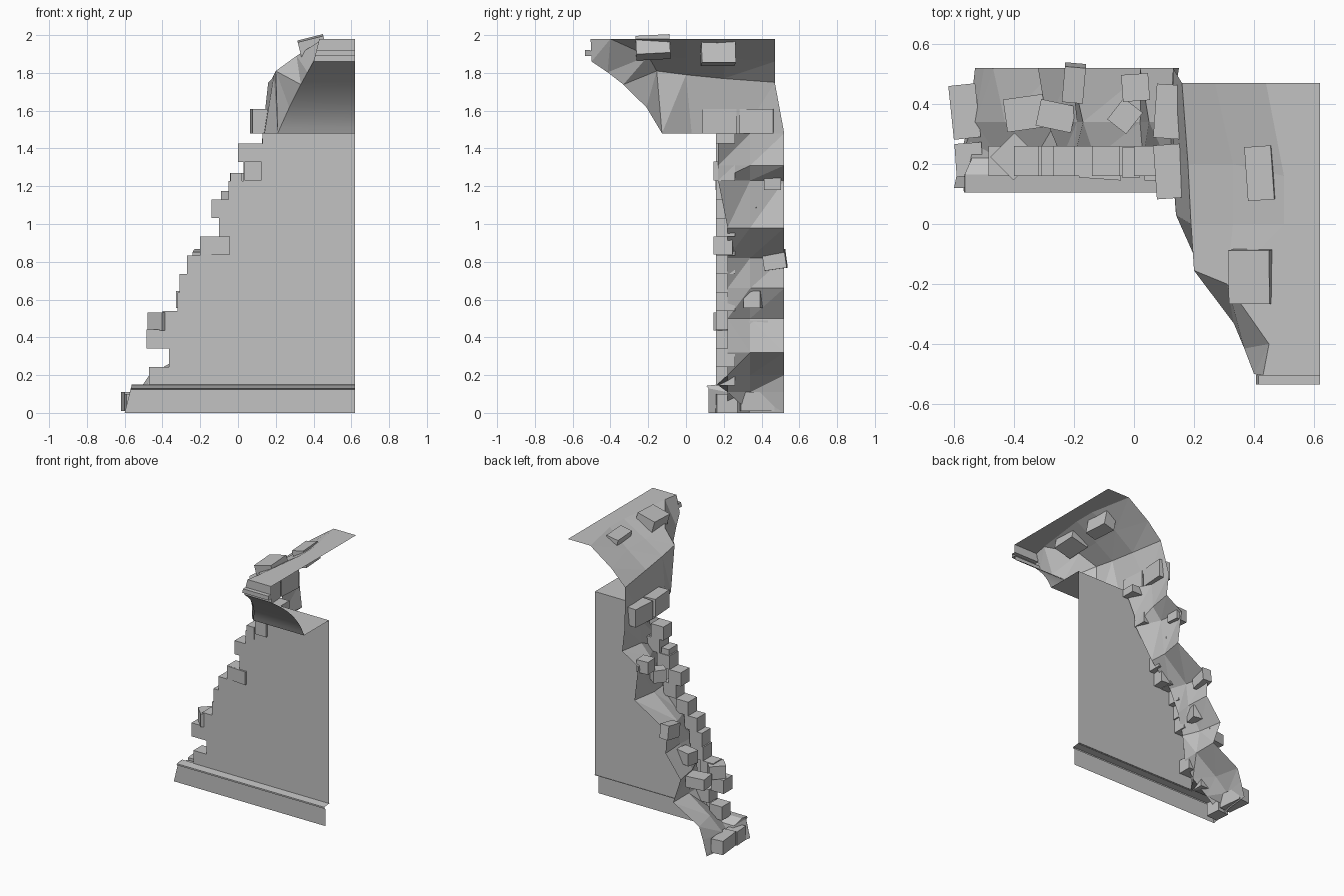
import bpy, bmesh, math
from mathutils import Matrix, Vector, Euler

cube = bpy.data.objects.get("Cube")
if cube:
    bpy.data.objects.remove(cube, do_unlink=True)

stone = bpy.data.materials.new("grey_stone")
stone.use_nodes = True
stone.diffuse_color = (0.54, 0.54, 0.54, 1)
stone.node_tree.nodes["Principled BSDF"].inputs["Base Color"].default_value = (0.54, 0.54, 0.54, 1)

RIGHT = 0.62   # open end of the wall
FACE = 0.16    # front plane of the wall


def finish(name, bm):
    mesh = bpy.data.meshes.new(name)
    bm.to_mesh(mesh)
    bm.free()
    mesh.materials.append(stone)
    obj = bpy.data.objects.new(name, mesh)
    bpy.context.collection.objects.link(obj)
    return obj


def polygon(bm, points):
    return bm.faces.new([bm.verts.new(p) for p in points])


def grid(name, rows, smooth=False, triangles=False):
    """Surface through rows of points with equal counts."""
    bm = bmesh.new()
    vs = [[bm.verts.new(p) for p in row] for row in rows]
    for r in range(len(vs) - 1):
        for c in range(len(vs[r]) - 1):
            bm.faces.new((vs[r][c], vs[r][c + 1], vs[r + 1][c + 1], vs[r + 1][c])).smooth = smooth
    if triangles:
        bmesh.ops.triangulate(bm, faces=bm.faces[:])
    return finish(name, bm)


def add_box(bm, center, size, turn=(0, 0, 0)):
    rot = Euler([math.radians(a) for a in turn]).to_matrix().to_4x4()
    bmesh.ops.create_cube(bm, size=1, matrix=Matrix.Translation(center) @ rot @ Matrix.Diagonal(Vector((*size, 1))))


def cove_edge(t):
    """Point on the broken left edge of the cove, from shelf (0) to cornice (1)."""
    a, b, c = Vector((.21, -.127, 1.48)), Vector((.29, -.20, 1.67)), Vector((.40, -.50, 1.86))
    return a * (1 - t) ** 2 + b * 2 * t * (1 - t) + c * t * t


# Front wall courses, each ending in a squared stone with a stepped left edge
steps = [-.47, -.365, -.485, -.40, -.32, -.31, -.27, -.20, -.10, -.14, -.05, .03, 0, .13]
wall, ends = bmesh.new(), bmesh.new()
depth, length, course = 0.10, 0.10, 0.0985
for i, x in enumerate(steps):
    z0 = 0.145 + i * course
    z1 = min(z0 + course, 1.48)
    polygon(wall, [(x + length, FACE, z0), (RIGHT, FACE, z0), (RIGHT, FACE, z1), (x + length, FACE, z1)])
    add_box(ends, (x + length / 2, FACE + depth / 2, (z0 + z1) / 2), (length, depth, z1 - z0))
bmesh.ops.remove_doubles(wall, verts=wall.verts[:], dist=0.0001)
finish("front_wall", wall)
finish("stepped_end_stones", ends)

# Base moulding with a projecting lip
base = [(.12, 0), (.12, .125), (.105, .132), (.105, .143), (.165, .15)]
grid("base_moulding", [[(-.60 + .25 * z, y, z), (RIGHT, y, z)] for y, z in base])

# Broken core behind the stepped edge: front, middle and back x at each height
core = [
    (1.48, .22, .13, .13), (1.31, .14, .12, .15), (1.23, .13, .05, .02),
    (.98, .03, .02, .05), (.82, -.13, -.17, -.21), (.66, -.20, -.19, -.20),
    (.50, -.24, -.29, -.32), (.32, -.26, -.26, -.26), (.20, -.33, -.43, -.47),
    (.11, -.45, -.53, -.50), (0, -.58, -.55, -.53),
]
grid("broken_core", [[(a, .22 if z < 1 else .17, z), (b, .34, z), (c, .52, z)] for z, a, b, c in core],
     triangles=True)
base_end = bmesh.new()
polygon(base_end, [(-.60, .12, 0), (-.58, .22, 0), (-.54, .22, .11), (-.565, .12, .13)])
polygon(base_end, [(-.565, .105, .143), (-.565, .165, .15), (-.54, .22, .11), (-.565, .12, .13)])
polygon(base_end, [(-.565, .165, .15), (-.36, .165, .15), (-.33, .22, .20), (-.45, .22, .11), (-.54, .22, .11)])
polygon(base_end, [(-.58, .22, 0), (-.55, .34, 0), (-.53, .34, .11), (-.45, .22, .11), (-.54, .22, .11)])
finish("base_end", base_end)

# Broken core of the overhang, from shelf level up to the roof edge
low = [(.13, .52, 1.48), (.13, .30, 1.48), (.14, .03, 1.48), cove_edge(0), cove_edge(.36)]
mid = [(.16, .47, 1.75), (.18, .20, 1.77), (.19, 0, 1.79), (.20, -.155, 1.81), cove_edge(.68)]
high = [(.27, .47, 1.86), (.33, .20, 1.88), (.33, 0, 1.88), (.31, -.20, 1.89), cove_edge(.85)]
top = [(.44, .47, 1.98), (.50, .16, 1.98), (.50, 0, 1.98), (.45, -.40, 1.98), cove_edge(1)]
grid("overhang_core", [low, mid, high, top], triangles=True)

# Shelf, roof slab and the closing corner
caps = bmesh.new()
corner = (.43, -.505, 1.98)
polygon(caps, [(RIGHT, -.127, 1.48), (RIGHT, FACE, 1.48), (.13, FACE, 1.48), low[2], low[3]])
polygon(caps, [*top[:4], corner, (RIGHT, -.505, 1.98), (RIGHT, .47, 1.98)])
polygon(caps, [top[3], top[4], corner])
finish("shelf_and_roof", caps)

# Shallow concave cove under the roof
edge = [cove_edge(i / 12) for i in range(13)]
grid("cove", [[p, (RIGHT, p.y, p.z)] for p in edge], smooth=True)

# Cornice bands with a closed broken end
bands = [(-.50, 1.86), (-.50, 1.89), (-.535, 1.89), (-.535, 1.92), (-.505, 1.92), (-.505, 1.98)]
ends_x = [(.40 + .25 * (z - 1.86), y, z) for y, z in bands]
grid("cornice", [[p, (RIGHT, p[1], p[2])] for p in ends_x])
cornice_end = bmesh.new()
polygon(cornice_end, ends_x[1:5])
finish("cornice_end", cornice_end)

# Loose stones: centre, size, turn in degrees
stones = [
    ((-.565, .375, .06), (.09, .18, .10), (0, 0, 6)),
    ((-.55, .215, .05), (.09, .11, .10), (0, 0, 4)),
    ((-.36, .37, .45), (.14, .11, .08), (0, 0, 8)),
    ((-.40, .225, .485), (.11, .115, .095), (0, 0, -45)),
    ((-.26, .36, .60), (.12, .09, .09), (0, 0, -12)),
    ((-.20, .47, .81), (.07, .12, .10), (8, 0, -5)),
    ((-.11, .20, .885), (.14, .10, .095), (0, 0, -4)),
    ((-.03, .36, 1.13), (.08, .09, .09), (0, 0, -38)),
    ((.005, .455, 1.225), (.09, .09, .09), (0, 0, 4)),
    ((-.01, .205, 1.225), (.06, .10, .09), (0, 0, 0)),
    ((.08, .195, 1.28), (.09, .10, .10), (0, 0, 0)),
    ((.115, .375, 1.545), (.09, .18, .13), (0, 0, -4)),
    ((.115, .175, 1.545), (.09, .18, .13), (0, 0, 4)),
    ((.43, .17, 1.905), (.09, .18, .12), (0, -12, 4)),
    ((.395, -.175, 1.935), (.14, .18, .10), (3, -14, 0)),
]
loose = bmesh.new()
for spec in stones:
    add_box(loose, *spec)
finish("loose_stones", loose)
